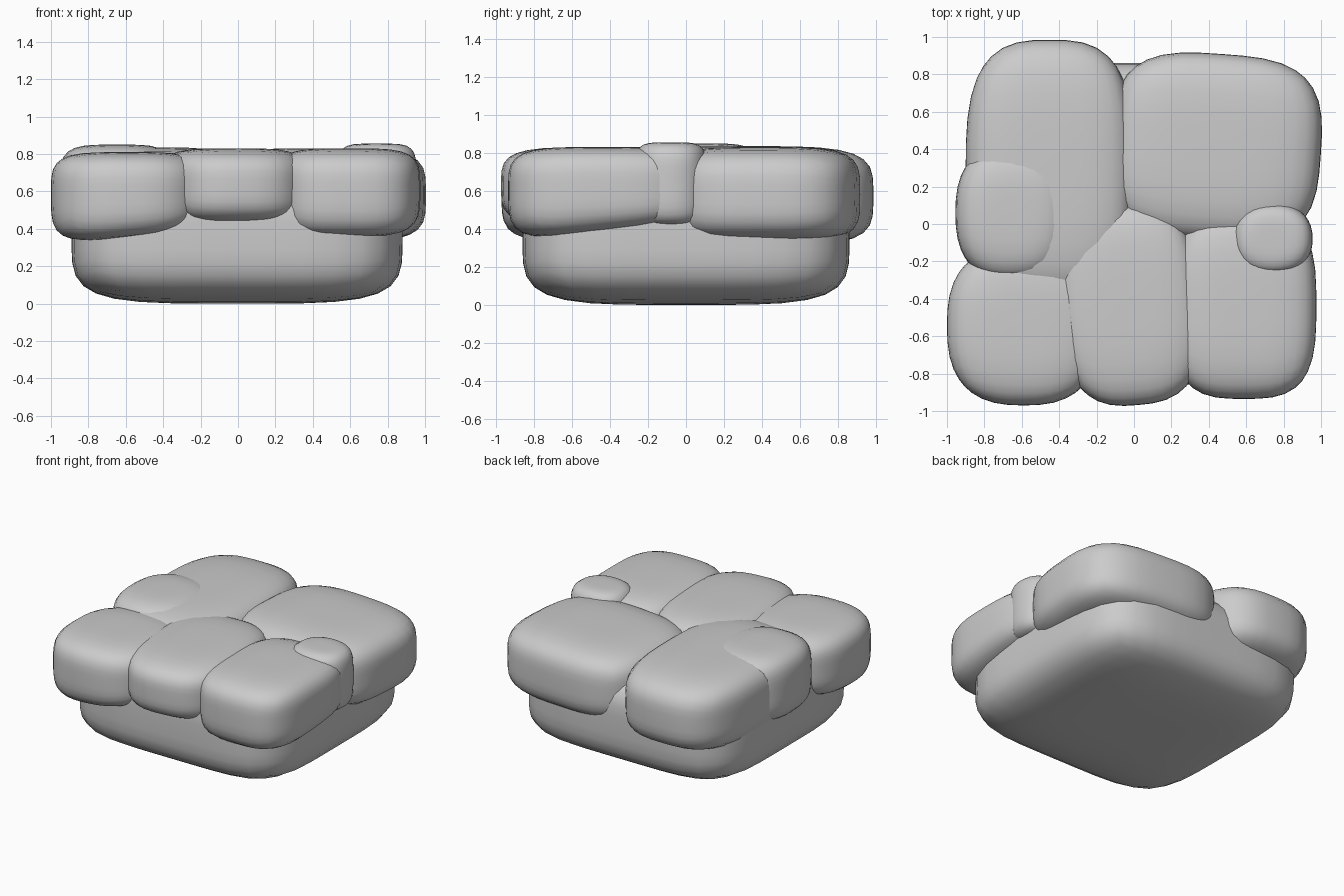
import bpy, bmesh, math
from mathutils import Matrix, Vector

if "Cube" in bpy.data.objects:
    bpy.data.objects.remove(bpy.data.objects["Cube"], do_unlink=True)

# One grey stone material
GREY = (0.6, 0.6, 0.6, 1.0)
stone_grey = bpy.data.materials.new("stone_grey")
stone_grey.use_nodes = True
stone_grey.diffuse_color = GREY
bsdf = next(n for n in stone_grey.node_tree.nodes if n.type == "BSDF_PRINCIPLED")
bsdf.inputs["Base Color"].default_value = GREY
bsdf.inputs["Roughness"].default_value = 0.8


def rounded_block(name, x, y, z, plan=2.8, side=4.2, yaw=0.0, slope=(0, 0)):
    """Pillow-like block filling the x, y and z ranges.
    plan and side set how square the outline and the edges are;
    slope lifts the underside along x and y."""
    lows, highs = Vector((x[0], y[0], z[0])), Vector((x[1], y[1], z[1]))
    centre, half = (lows + highs) / 2, (highs - lows) / 2
    bm = bmesh.new()
    bmesh.ops.create_cube(bm, size=2)
    bmesh.ops.subdivide_edges(bm, edges=bm.edges[:], cuts=9, use_grid_fill=True)
    turn = Matrix.Rotation(math.radians(yaw), 3, "Z")
    for v in bm.verts:
        p = v.co.copy()
        ring = (abs(p.x) ** plan + abs(p.y) ** plan) ** (1 / plan)
        p /= (ring ** side + abs(p.z) ** side) ** (1 / side)
        lift = max(0, -p.z) * (slope[0] * p.x + slope[1] * p.y)
        p = Vector((p.x * half.x, p.y * half.y, p.z * half.z + lift))
        v.co = turn @ p + centre
    mesh = bpy.data.meshes.new(name)
    bm.to_mesh(mesh)
    bm.free()
    mesh.materials.append(stone_grey)
    for face in mesh.polygons:
        face.use_smooth = True
    obj = bpy.data.objects.new(name, mesh)
    bpy.context.collection.objects.link(obj)
    return obj


# Square bed under the stones
rounded_block("base", (-0.89, 0.88), (-0.86, 0.86), (0, 0.72), plan=5, side=4.3)

# Front row
rounded_block("front_right_stone", (-1.0, -0.18), (-0.97, -0.12), (0.36, 0.81),
              plan=2.6, slope=(0.04, 0.02))
rounded_block("front_middle_stone", (-0.41, 0.36), (-0.97, 0.11), (0.42, 0.83), yaw=5)
rounded_block("front_left_stone", (0.2, 0.975), (-0.935, 0.06), (0.38, 0.83),
              plan=3.2, slope=(0, 0.05))

# Back row
rounded_block("back_left_stone", (-0.13, 1.0), (-0.09, 0.91), (0.33, 0.83),
              plan=3.2, yaw=-4)
rounded_block("back_right_stone", (-0.9, 0.0), (-0.4, 0.985), (0.31, 0.835), plan=3)

# Smaller stones wedged into the sides
rounded_block("right_side_stone", (-0.955, -0.34), (-0.3, 0.42), (0.36, 0.85), plan=2.5)
rounded_block("left_side_stone", (0.53, 0.955), (-0.27, 0.11), (0.42, 0.855), plan=2.3, side=5)
